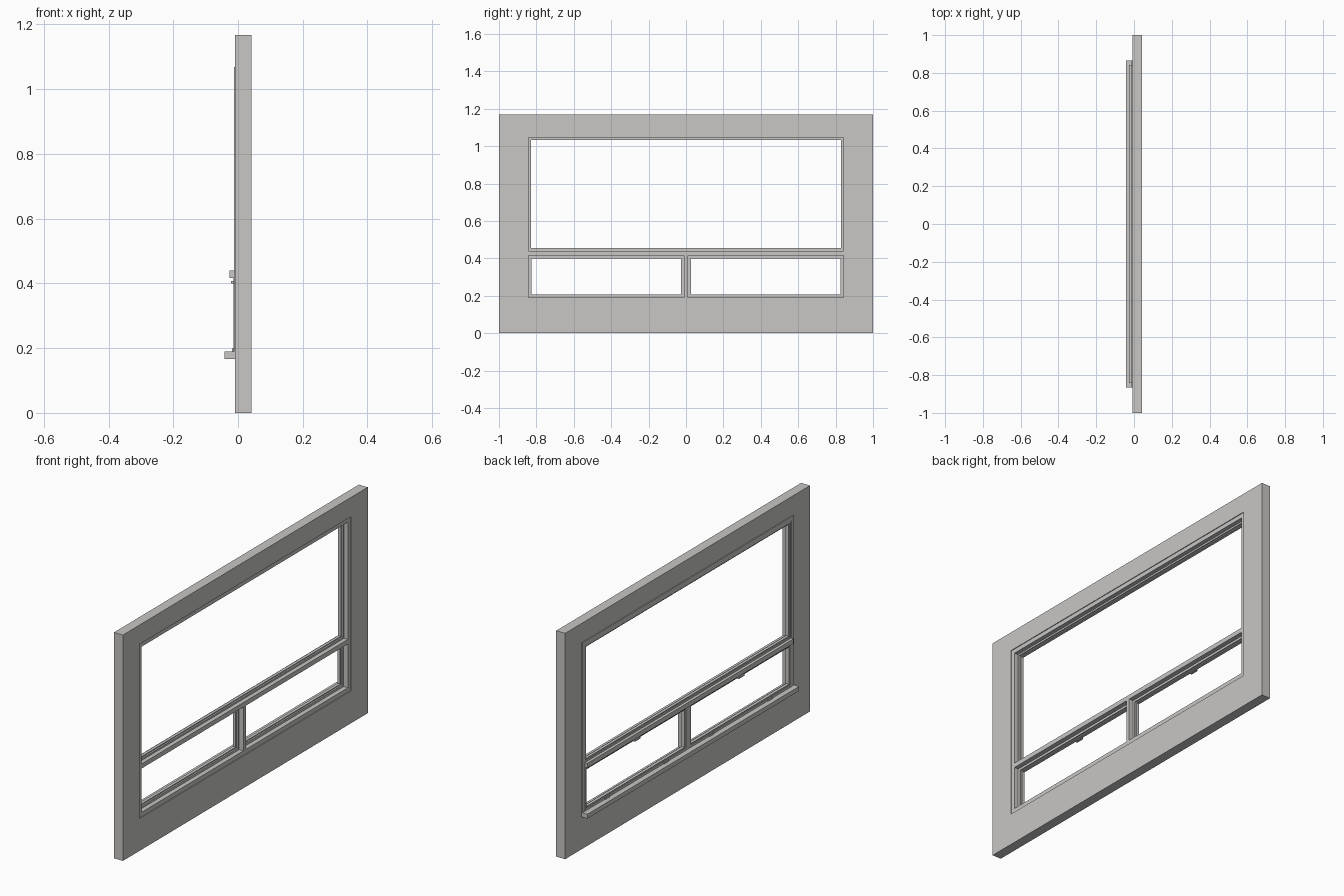
import bpy, bmesh

if "Cube" in bpy.data.objects:
    bpy.data.objects.remove(bpy.data.objects["Cube"])

mat = bpy.data.materials.new("warm grey")
mat.diffuse_color = (0.58, 0.57, 0.56, 1)
mat.use_nodes = True
mat.node_tree.nodes["Principled BSDF"].inputs["Base Color"].default_value = mat.diffuse_color


def finish(name, bm):
    bmesh.ops.recalc_face_normals(bm, faces=bm.faces)
    me = bpy.data.meshes.new(name)
    bm.to_mesh(me)
    bm.free()
    me.materials.append(mat)
    ob = bpy.data.objects.new(name, me)
    bpy.context.collection.objects.link(ob)
    return ob


def box(name, x0, x1, y0, y1, z0, z1):
    bm = bmesh.new()
    bmesh.ops.create_cube(bm, size=1)
    for v in bm.verts:
        v.co = ((x0 + x1) / 2 + v.co.x * (x1 - x0),
                (y0 + y1) / 2 + v.co.y * (y1 - y0),
                (z0 + z1) / 2 + v.co.z * (z1 - z0))
    return finish(name, bm)


def ring(name, x0, x1, outer, inner):
    """Rectangular frame; outer and inner are (y0, y1, z0, z1)."""
    bm = bmesh.new()

    def loop(x, r):
        a, b, c, d = r
        return [bm.verts.new((x, y, z)) for y, z in ((a, c), (b, c), (b, d), (a, d))]

    loops = [loop(x0, outer), loop(x1, outer), loop(x1, inner), loop(x0, inner)]
    for k in range(4):
        p, q = loops[k], loops[(k + 1) % 4]
        for i in range(4):
            j = (i + 1) % 4
            bm.faces.new((p[i], p[j], q[j], q[i]))
    return finish(name, bm)


def inset(r, t):
    return (r[0] + t, r[1] - t, r[2] + t, r[3] - t)


# wall panel and the window frame, set slightly towards the -x side
hole = (-0.865, 0.865, 0.167, 1.068)
opening = (-0.843, 0.843, 0.19, 1.046)
ring("wall", -0.009, 0.042, (-1, 1, 0, 1.168), hole)
ring("window_frame", -0.013, 0.038, hole, opening)

# sill, horizontal rail and mullion
box("sill", -0.042, -0.013, -0.865, 0.865, 0.167, 0.19)
box("middle_rail", -0.026, 0.038, -0.843, 0.843, 0.416, 0.44)
box("mullion", -0.013, 0.038, -0.01, 0.01, 0.19, 0.416)


# sashes, each with a stepped inner bead
def sash(name, r, t, x0, x1):
    ring(name, x0, x1, r, inset(r, t))
    ring(name + "_bead", x0 + 0.004, x1 - 0.008, inset(r, t), inset(r, t + 0.005))


sash("upper_sash", (-0.843, 0.843, 0.44, 1.046), 0.009, -0.011, 0.016)
for side, s in (("left", -1), ("right", 1)):
    y0, y1 = sorted((s * 0.01, s * 0.843))
    sash(side + "_lower_sash", (y0, y1, 0.19, 0.416), 0.012, -0.014, 0.014)
    # latch at the top, hinges at the bottom
    c = s * 0.425
    box(side + "_latch", -0.021, -0.012, c - 0.022, c + 0.022, 0.399, 0.407)
    for i, d in enumerate((-0.24, 0.24)):
        box(f"{side}_hinge_{i + 1}", -0.018, -0.012, c + d - 0.018, c + d + 0.018, 0.19, 0.199)
